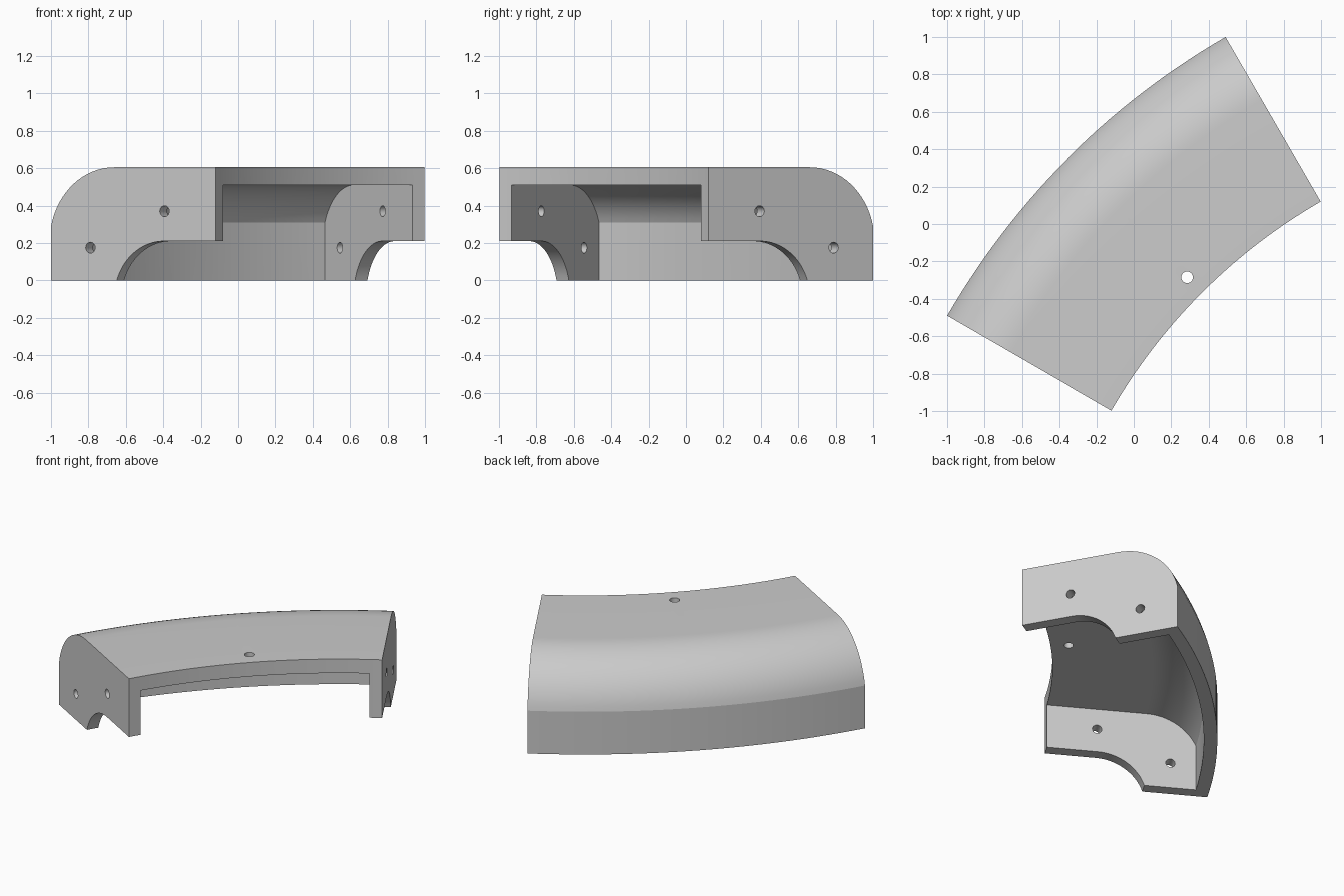
import bpy, bmesh
from math import asin, cos, sin, radians, atan2, pi
from mathutils import Vector

default = bpy.data.objects.get("Cube")
if default:
    bpy.data.objects.remove(default, do_unlink=True)

CENTRE = 2.525             # sweep axis stands at (CENTRE, -CENTRE)
OUTER = 4.07               # radius of the outer wall
WIDTH = 1.016              # radial width of the body
HEIGHT = 0.605
PLATE = 0.077              # end plate thickness
START, END = radians(150), radians(120)
STEPS = 28

grey = bpy.data.materials.new("plain grey")
grey.use_nodes = True
colour = (0.6, 0.6, 0.6, 1)
grey.diffuse_color = colour
grey.node_tree.nodes["Principled BSDF"].inputs["Base Color"].default_value = colour


def place(s, z, angle):
    """Point at distance s inward from the outer wall."""
    r = OUTER - s
    return Vector((CENTRE + r * cos(angle), -CENTRE + r * sin(angle), z))


def shoulder(s0, z0, s1, z1, n=16):
    """Arc rising from (s0, z0) that becomes level at (s1, z1)."""
    w, h = s1 - s0, z1 - z0
    radius = (w * w + h * h) / (2 * h)
    a = atan2(radius - h, -w)
    return [(s1 + radius * cos(a + (pi / 2 - a) * i / n),
             z1 - radius + radius * sin(a + (pi / 2 - a) * i / n))
            for i in range(n + 1)]


def finish(bm, name):
    bmesh.ops.recalc_face_normals(bm, faces=bm.faces)
    mesh = bpy.data.meshes.new(name)
    bm.to_mesh(mesh)
    bm.free()
    mesh.materials.append(grey)
    obj = bpy.data.objects.new(name, mesh)
    bpy.context.collection.objects.link(obj)
    return obj


def sweep(name, profile, inset=0):
    """Sweep a profile along the arc, ends moved in parallel by inset."""
    bm = bmesh.new()
    rings = []
    for i in range(STEPS + 1):
        ring = []
        for s, z in profile:
            trim = asin(inset / (OUTER - s))
            a, b = START - trim, END + trim
            ring.append(bm.verts.new(place(s, z, a + (b - a) * i / STEPS)))
        rings.append(ring)
    count = len(profile)
    for p, q in zip(rings, rings[1:]):
        for k in range(count):
            j = (k + 1) % count
            bm.faces.new((p[k], p[j], q[j], q[k]))
    bm.faces.new(rings[0])
    bm.faces.new(rings[-1])
    return finish(bm, name)


def drill(name, point, axis, radius=0.029):
    bm = bmesh.new()
    bmesh.ops.create_cone(bm, cap_ends=True, segments=48, radius1=radius,
                          radius2=radius, depth=0.3)
    obj = finish(bm, name)
    obj.rotation_euler = axis.to_track_quat('Z', 'Y').to_euler()
    obj.location = point
    return obj


# Curved body with rounded shoulder and arched underside
body = sweep("curved_cover",
             [(0, 0)] + shoulder(0, 0.29, 0.39, HEIGHT)
             + [(WIDTH, HEIGHT), (WIDTH, 0.21)]
             + shoulder(0.405, 0, 0.695, 0.21)[::-1])

# Cavity open below and on the inner side, leaving two end plates
cutters = [sweep("cavity_cutter",
                 [(0.083, -0.1)] + shoulder(0.083, 0.31, 0.39, 0.51)
                 + [(1.2, 0.51), (1.2, -0.1)], PLATE)]

# Two bolt holes through each end plate, one through the top
for side, angle in (("right", START), ("left", END)):
    along = Vector((sin(angle), -cos(angle), 0))
    for s, z in ((0.243, 0.175), (0.7, 0.37)):
        cutters.append(drill(side + "_hole_cutter", place(s, z, angle), along))
cutters.append(drill("top_hole_cutter", place(0.902, HEIGHT, (START + END) / 2),
                     Vector((0, 0, 1)), 0.031))

bpy.ops.object.select_all(action='DESELECT')
bpy.context.view_layer.objects.active = body
body.select_set(True)
for cutter in cutters:
    cutter.hide_render = True
    mod = body.modifiers.new("cut", 'BOOLEAN')
    mod.operation = 'DIFFERENCE'
    mod.solver = 'EXACT'
    mod.object = cutter
    bpy.ops.object.modifier_apply(modifier=mod.name)
    bpy.data.objects.remove(cutter, do_unlink=True)

bpy.ops.object.shade_smooth_by_angle(angle=radians(9))
